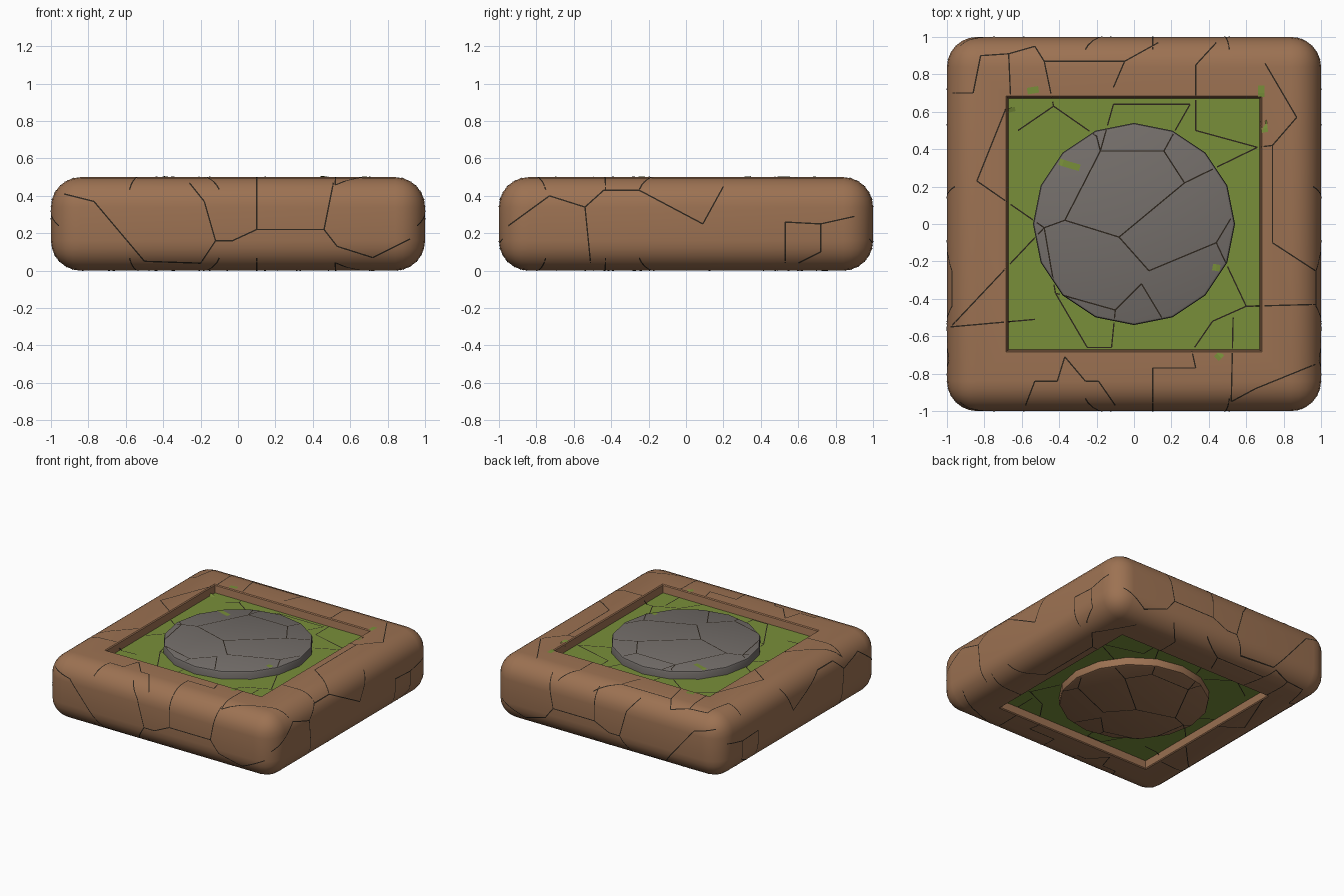
import bpy, bmesh, math
from mathutils import Vector
from mathutils.bvhtree import BVHTree

if "Cube" in bpy.data.objects:
    bpy.data.objects.remove(bpy.data.objects["Cube"])


def material(name, rgb):
    m = bpy.data.materials.new(name)
    m.diffuse_color = (*rgb, 1)
    m.use_nodes = True
    m.node_tree.nodes["Principled BSDF"].inputs["Base Color"].default_value = m.diffuse_color
    return m


EARTH = material("earth brown", (0.335, 0.168, 0.085))
MOSS = material("moss green", (0.19, 0.275, 0.042))
STONE = material("stone grey", (0.175, 0.157, 0.145))
CRACK = material("crack dark", (0.025, 0.018, 0.012))
trees = []


def finish(bm, name, mats, solid=True):
    bm.normal_update()
    if solid:
        trees.append(BVHTree.FromBMesh(bm))
    me = bpy.data.meshes.new(name)
    bm.to_mesh(me)
    bm.free()
    for m in mats:
        me.materials.append(m)
    if solid:
        me.shade_smooth()
        me.set_sharp_from_angle(angle=math.radians(32))
    ob = bpy.data.objects.new(name, me)
    bpy.context.collection.objects.link(ob)
    return ob


# Rounded slab with a mossy square recess on top and underneath
bm = bmesh.new()
bmesh.ops.create_cube(bm, size=1)
for v in bm.verts:
    v.co = (v.co.x * 2, v.co.y * 2, v.co.z * 0.5 + 0.25)
bmesh.ops.bevel(bm, geom=bm.edges[:], offset=0.16, segments=6, profile=0.5,
                affect='EDGES', clamp_overlap=True)
bm.normal_update()
for s in (1, -1):
    face = max(bm.faces, key=lambda f: f.calc_area() * f.normal.z * s)
    for thick, drop in ((0.155, 0), (0.007, 0.006), (0.008, 0.054)):
        bmesh.ops.inset_region(bm, faces=[face], thickness=thick, use_even_offset=True)
        for v in face.verts:
            v.co.z -= s * drop
        bm.normal_update()
    face.material_index = 1
finish(bm, "slab", [EARTH, MOSS])


# Sixteen-sided discs, grey on top and brown below
def disc(name, mat, z0, z1, s):
    bm = bmesh.new()
    bmesh.ops.create_cone(bm, cap_ends=True, segments=16, radius1=0.54, radius2=0.54, depth=z1 - z0)
    bmesh.ops.translate(bm, verts=bm.verts[:], vec=(0, 0, (z0 + z1) / 2))
    bm.normal_update()
    cap = max(bm.faces, key=lambda f: f.calc_area() * f.normal.z * s)
    bmesh.ops.bevel(bm, geom=cap.edges[:], offset=0.016, segments=2, profile=0.5, affect='EDGES')
    finish(bm, name, [mat])


disc("stone_disc", STONE, 0.42, 0.502, 1)
disc("bottom_disc", EARTH, 0.0, 0.08, -1)


# Thin strips draped over the surface along a path; place maps (u, v) to a ray start
def drape(name, mat, paths, place, direction, width, lift=0.002):
    bm = bmesh.new()
    d = Vector(direction)

    def hit(p):
        start = Vector(place(*p))
        hits = [t.ray_cast(start, d) for t in trees]
        hits = [h for h in hits if h[0] is not None]
        if hits:
            h = min(hits, key=lambda h: h[3])
            return h[0] - d * lift

    for path in paths:
        for a, b in zip(path, path[1:]):
            a, b = Vector(a), Vector(b)
            n = max(1, math.ceil((b - a).length / 0.025))
            t = (b - a).normalized()
            side = Vector((-t.y, t.x)) * width / 2
            rows = []
            for i in range(n + 1):
                p = a.lerp(b, i / n)
                rows.append((hit(p + side), hit(p - side)))
            for r, q in zip(rows, rows[1:]):
                pts = [r[0], r[1], q[1], q[0]]
                if any(p is None for p in pts):
                    continue
                depth = [p.dot(d) for p in pts]
                if max(depth) - min(depth) > 0.035:
                    continue
                f = bm.faces.new([bm.verts.new(p) for p in pts])
                f.normal_update()
                if f.normal.dot(d) > 0:
                    f.normal_flip()
    finish(bm, name, [mat], solid=False)


disc_cracks = [
    [(-.2, .47), (-.18, .39), (.16, .39), (.22, .5)],
    [(-.18, .39), (-.37, .02), (-.08, -.07), (.08, -.25), (.44, -.1), (.53, .05)],
    [(.16, .39), (.27, .22), (-.08, -.07)],
    [(.27, .22), (.66, .41)],
    [(-.37, .02), (-.48, -.02), (-.42, -.37), (-.1, -.46), (.04, -.32), (.16, -.52)],
]
moss_cracks = [
    [(-.62, .5), (-.43, .63), (-.2, .47)],
    [(-.18, .39), (-.11, .64), (.3, .64), (.22, .5)],
    [(-.84, .23), (-.48, -.02), (-.98, -.55), (-.53, -.51)],
    [(.44, -.1), (.6, -.44), (.42, -.52), (.31, -.68)],
    [(-.42, -.37), (-.25, -.66), (-.12, -.66), (-.1, -.46)],
]
rim_cracks = [
    [(-.84, .23), (-.66, .68), (-.67, .91), (-.82, .9), (-.86, .7), (-.97, .7)],
    [(-.67, .91), (-.53, .95), (-.48, .87), (-.05, .87), (.13, .97)],
    [(-.48, .87), (-.43, .63)],
    [(-.05, .87), (-.11, .73)],
    [(.44, .97), (.33, .85), (.33, .5), (.66, .41), (.74, .42), (.87, .57), (.7, .86)],
    [(.74, .42), (.74, -.1), (.97, -.25)],
    [(.6, -.44), (.97, -.43)],
    [(.53, -.5), (.52, -.95), (.65, -.88), (.97, -.75)],
    [(.1, -.97), (.1, -.77), (.33, -.77), (.31, -.68)],
    [(-.1, -.97), (-.19, -.84), (-.26, -.84), (-.37, -.71), (-.41, -.84), (-.53, -.84), (-.58, -.97)],
]
front_cracks = [
    [(-.93, .41), (-.77, .37), (-.5, .05), (-.2, .04), (-.12, .16), (-.03, .16), (.1, .22), (.1, .47)],
    [(-.12, .16), (-.18, .37), (-.26, .47)],
    [(.1, .22), (.46, .22), (.51, .47)],
    [(.46, .22), (.53, .13), (.72, .07), (.92, .17)],
]
side_cracks = [
    [(-.95, .24), (-.73, .4), (-.54, .34), (-.51, .04)],
    [(-.54, .34), (-.44, .43), (-.25, .43), (.09, .25), (.2, .45)],
    [(.53, .04), (.53, .26), (.72, .25), (.72, .1), (.6, .04)],
    [(.72, .25), (.9, .29)],
]
top_cracks = disc_cracks + moss_cracks + rim_cracks
W = 0.007
drape("top_cracks", CRACK, top_cracks, lambda u, v: (u, v, 2), (0, 0, -1), W)
drape("bottom_cracks", CRACK, top_cracks, lambda u, v: (u, v, -2), (0, 0, 1), W)
drape("front_cracks", CRACK, front_cracks, lambda u, v: (u, -3, v), (0, 1, 0), W)
drape("back_cracks", CRACK, front_cracks, lambda u, v: (u, 3, v), (0, -1, 0), W)
drape("right_cracks", CRACK, side_cracks, lambda u, v: (3, u, v), (-1, 0, 0), W)
drape("left_cracks", CRACK, side_cracks, lambda u, v: (-3, u, v), (1, 0, 0), W)

# Small moss smears on the rim and the stone
smears = [
    [(.68, .74), (.68, .64), (.7, .49)],
    [(-.57, .71), (-.51, .72)],
    [(-.67, .69), (-.65, .6)],
    [(-.42, .34), (-.36, .32), (-.29, .3)],
    [(.44, -.72), (.47, -.69)],
    [(.42, -.23), (.48, -.24)],
    [(.11, -.5), (.15, -.5)],
]
drape("moss_smears", MOSS, smears, lambda u, v: (u, v, 2), (0, 0, -1), 0.035, 0.003)
